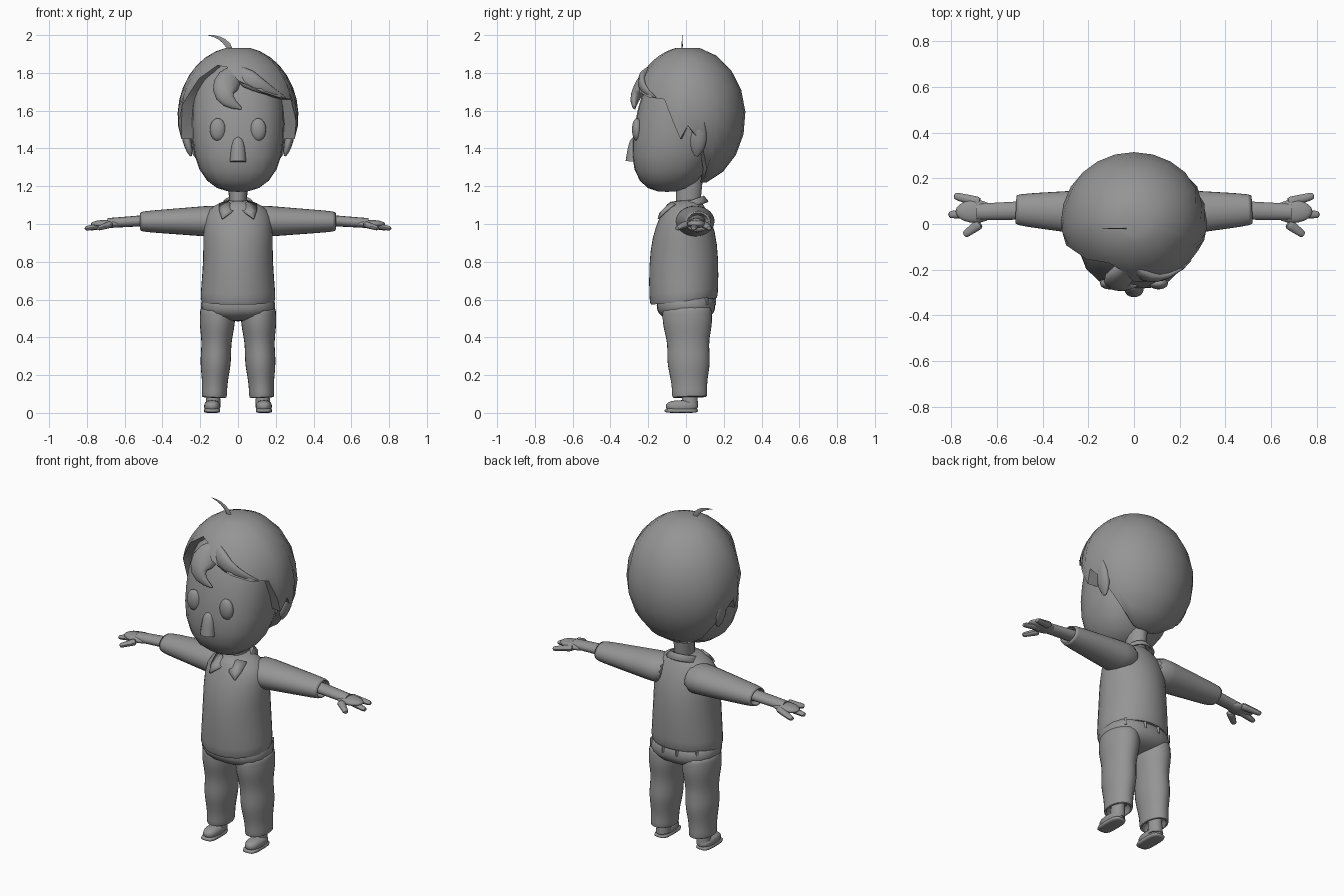
import bpy, bmesh
from math import sin, cos, acos, radians, pi
from mathutils import Vector

if "Cube" in bpy.data.objects:
    bpy.data.objects.remove(bpy.data.objects["Cube"])

GREY = (.3, .3, .3, 1)
clay = bpy.data.materials.new("clay_grey")
clay.use_nodes = True
clay.diffuse_color = GREY
shader = next(node for node in clay.node_tree.nodes if node.type == "BSDF_PRINCIPLED")
shader.inputs["Base Color"].default_value = GREY


def finish(name, bm, mirror=False, smooth=False, thickness=0):
    """Turn a bmesh into a shaded object, with optional modifiers."""
    bmesh.ops.recalc_face_normals(bm, faces=bm.faces)
    mesh = bpy.data.meshes.new(name)
    bm.to_mesh(mesh)
    bm.free()
    mesh.materials.append(clay)
    obj = bpy.data.objects.new(name, mesh)
    bpy.context.collection.objects.link(obj)
    bpy.ops.object.select_all(action="DESELECT")
    bpy.context.view_layer.objects.active = obj
    obj.select_set(True)
    bpy.ops.object.shade_smooth_by_angle(angle=radians(50))
    if thickness:
        obj.modifiers.new("thickness", "SOLIDIFY").thickness = thickness
    if smooth:
        subdivision = obj.modifiers.new("smooth", "SUBSURF")
        subdivision.levels = subdivision.render_levels = 1
    if mirror:
        obj.modifiers.new("mirror", "MIRROR")


def skin(bm, rows, closed=True):
    """Join successive rows of points with quads and return the vertex rows."""
    rows = [[bm.verts.new(point) for point in row] for row in rows]
    count = len(rows[0])
    for upper, lower in zip(rows, rows[1:]):
        for i in range(count if closed else count - 1):
            j = (i + 1) % count
            bm.faces.new((upper[i], upper[j], lower[j], lower[i]))
    return rows


def solid(name, rows, **options):
    """Skin closed rings and cap both ends."""
    bm = bmesh.new()
    rows = skin(bm, rows)
    bm.faces.new(rows[0])
    bm.faces.new(rows[-1])
    finish(name, bm, **options)


def circle(sides):
    return [2 * pi * i / sides for i in range(sides)]


def ball(name, centre, size, power=2, lean=0, **options):
    """Ellipsoid; a higher power makes it boxier, lean shifts y with height."""
    bm = bmesh.new()
    bmesh.ops.create_uvsphere(bm, u_segments=20, v_segments=14, radius=1)
    for vert in bm.verts:
        norm = sum(abs(c) ** power for c in vert.co) ** (1 / power)
        offset = vert.co / norm * Vector(size)
        offset.y += lean * offset.z
        vert.co = Vector(centre) + offset
    finish(name, bm, **options)


def limb(name, start, end, radii, depth=1, bend=None, shape=lambda t: 1,
         cuff=False, sides=14, steps=4, **options):
    """Tapered tube on a straight or bent path; depth scales it along y."""
    start, end = Vector(start), Vector(end)
    middle = Vector(bend) if bend else (start + end) / 2
    stations = [(i / steps, shape(i / steps)) for i in range(steps + 1)]
    if cuff:  # fold the open end inward
        stations += [(1, .8), (.9, .7)]
    rings = []
    for t, scale in stations:
        centre = start.lerp(middle, t).lerp(middle.lerp(end, t), t)
        along = (middle - start).lerp(end - middle, t).normalized()
        side = along.cross(Vector((0, 1, 0))).normalized()
        front = side.cross(along)
        radius = scale * (radii[0] + t * (radii[1] - radii[0]))
        rings.append([centre + radius * (side * cos(a) + front * depth * sin(a))
                      for a in circle(sides)])
    solid(name, rings, **options)


# Head, face and neck
ball("head", (0, -.04, 1.53), (.245, .23, .36), power=2.5, lean=.17)
ball("eye", (.107, -.26, 1.5), (.042, .026, .06), mirror=True)
limb("nose", (0, -.285, 1.33), (0, -.27, 1.465), (.042, .034), depth=.85,
     shape=lambda t: (1.02 - t ** 4) ** .5, steps=8)
limb("ear", (.25, .055, 1.36), (.3, .08, 1.565), (.022, .022), depth=1.9,
     shape=lambda t: .25 + .8 * sin(pi * t ** .8), steps=8, mirror=True)
limb("neck", (0, .01, 1.08), (0, .02, 1.3), (.046, .055), depth=1.4)

# Hair cap: an ellipsoid shell whose hem follows the hairline
FRONT_HEM = [(-172, 1.45), (-160, 1.63), (-140, 1.77), (-120, 1.84), (-105, 1.83), (-90, 1.76),
             (-65, 1.7), (-45, 1.67), (-25, 1.66), (-15, 1.54), (-8, 1.45)]
back_hem = [(angle, 1.22 + .3 * abs(cos(radians(angle))) ** 10) for angle in range(0, 181, 15)]
hairline = [(radians(angle), hem) for angle, hem in FRONT_HEM + back_hem]
HAIR_MIDDLE, HAIR_HEIGHT = 1.57, .37


def hair_point(angle, tilt, scale=1):
    width = scale * sin(tilt)
    return (.32 * width * cos(angle), .01 + .305 * width * sin(angle),
            HAIR_MIDDLE + HAIR_HEIGHT * cos(tilt))


def hem_tilt(hem):
    return acos((hem - HAIR_MIDDLE) / HAIR_HEIGHT)


LAYERS = 8
bm = bmesh.new()
layers = [[hair_point(angle, .2 + (hem_tilt(hem) - .2) * k / LAYERS) for angle, hem in hairline]
          for k in range(LAYERS + 1)]
layers.append([hair_point(angle, hem_tilt(hem), scale=.8) for angle, hem in hairline])
bm.faces.new(skin(bm, layers)[0])
finish("hair_cap", bm)


# Swept locks at the front and the loose strand on top
def to_tip(t):
    return min(1, .4 + 2 * t) * (1 - t ** 3 * .9)


limb("front_lock", (.03, -.14, 1.83), (.02, -.27, 1.61), (.08, .055), depth=.55,
     bend=(-.17, -.3, 1.69), shape=to_tip, steps=8)
limb("side_lock", (-.02, -.17, 1.82), (.25, -.16, 1.67), (.06, .035), depth=.5,
     bend=(.08, -.3, 1.74), shape=to_tip, steps=6)
limb("top_strand", (-.03, -.02, 1.89), (-.16, -.02, 2), (.018, .01), depth=.2,
     bend=(-.05, -.02, 1.99), shape=to_tip, steps=6)

# Sweater body, with a hem that rises towards the back
SWEATER = [(.6, .17, .15), (.58, .2, .18), (.62, .203, .185), (.8, .185, .188), (.95, .188, .17),
           (1.05, .18, .13), (1.1, .13, .1), (1.13, .05, .08)]
solid("sweater", [[(width * cos(a), depth * sin(a) - .012, z + .1 * depth * sin(a))
                   for a in circle(20)] for z, width, depth in SWEATER], smooth=True)
limb("sleeve", (.06, .045, 1.015), (.52, .063, 1.013), (.092, .055), depth=1.27,
     cuff=True, mirror=True, smooth=True)

# Collar band and its two pointed flaps
bm = bmesh.new()
skin(bm, [[(r * cos(a), .01 + (r + .01) * sin(a), z + .03 * sin(a))
           for a in (radians(20 * i - 70) for i in range(17))]
          for r, z in ((.055, 1.11), (.075, 1.12), (.1, 1.09))], closed=False)
finish("collar_band", bm, thickness=.01)
bm = bmesh.new()
skin(bm, [[(.01, -.1, 1.08), (.05, -.08, 1.12), (.1, -.06, 1.11)],
          [(.04, -.14, 1.06), (.07, -.13, 1.07), (.1, -.11, 1.07)],
          [(.08, -.15, 1.03), (.083, -.15, 1.03), (.086, -.15, 1.03)]], closed=False)
finish("collar_flap", bm, thickness=.01, mirror=True)

# Hands: forearm, palm and spread digits
limb("forearm", (.46, .06, 1.02), (.69, .053, 1.005), (.03, .026), depth=1.4, mirror=True)
ball("palm", (.695, .055, 1), (.085, .05, .022), mirror=True)
for digit, x, y in (("thumb", .745, -.05), ("pointing_finger", .815, .04),
                    ("outer_finger", .79, .125)):
    limb(digit, (.67, .03 + y / 2, 1), (x, y, .975), (.021, .013), depth=1.3,
         sides=8, mirror=True, smooth=True)

# Trousers: hips, creased legs and belt loops
ball("trouser_hips", (0, 0, .57), (.196, .155, .085), power=2.5)
limb("trouser_leg", (.106, .005, .57), (.126, .02, .08), (.098, .068), depth=1.4,
     shape=lambda t: 1 + .04 * sin(14 * t - 1), cuff=True, steps=14, mirror=True, smooth=True)
for place, x, y in (("back_loop", .045, .148), ("side_loop", .15, .11)):
    limb(place, (x, y, .61), (x, y, .57), (.01, .01), sides=4, mirror=True)

# Shoes: flat sole, rounded upper and ankle
ball("shoe_sole", (.137, -.025, .012), (.043, .088, .012), power=4, mirror=True)
ball("shoe_upper", (.137, -.022, .035), (.042, .084, .032), power=2.5, mirror=True)
limb("ankle", (.13, .02, .13), (.132, .02, .03), (.035, .039), depth=1.15, mirror=True)
